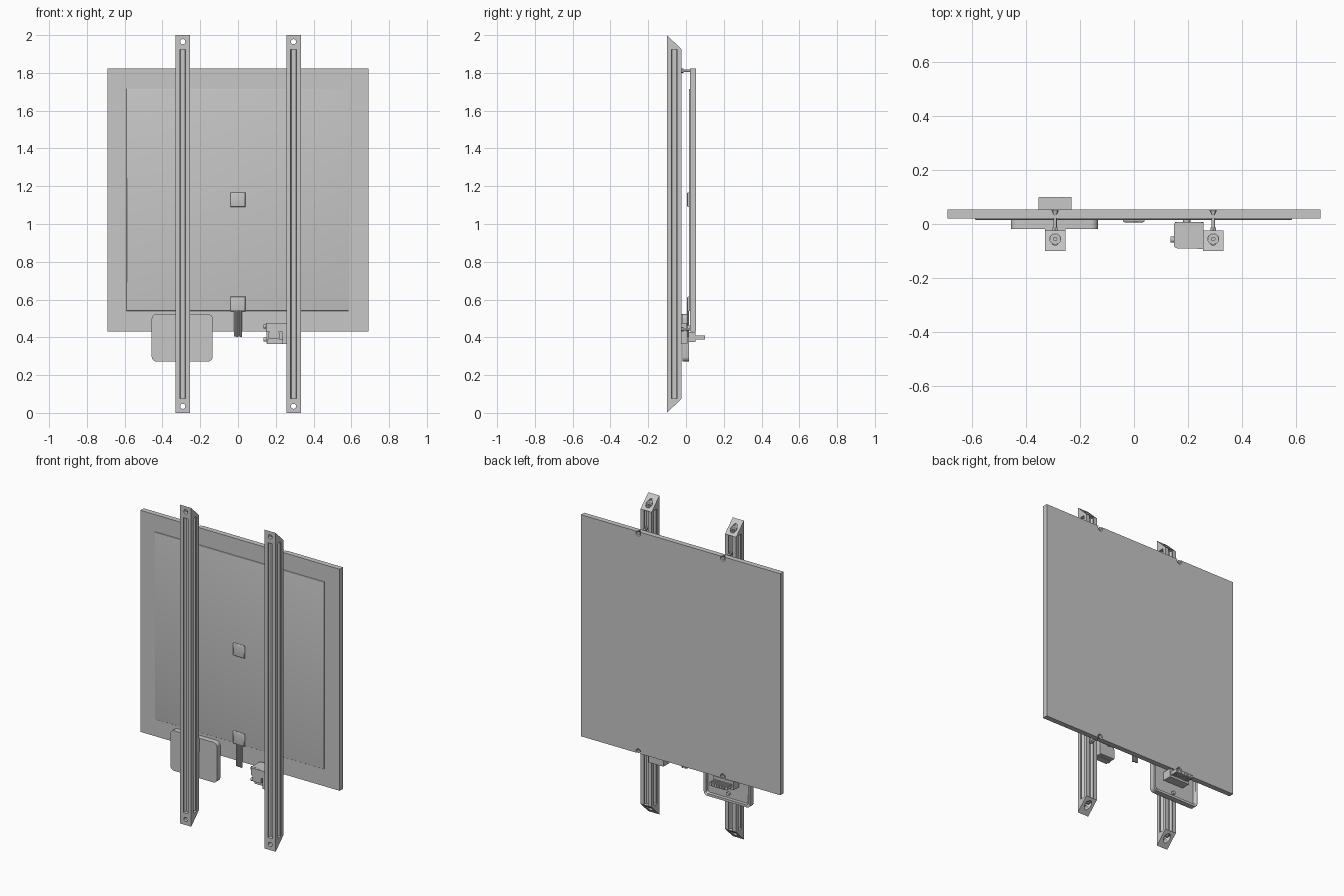
import bpy, bmesh, math
from mathutils import Matrix, Vector

if "Cube" in bpy.data.objects:
    bpy.data.objects.remove(bpy.data.objects["Cube"])

grey = bpy.data.materials.new("light_grey")
grey.diffuse_color = (0.57, 0.57, 0.57, 1)
grey.use_nodes = True
grey.node_tree.nodes["Principled BSDF"].inputs["Base Color"].default_value = grey.diffuse_color
AXIS = {'x': Matrix.Rotation(math.pi / 2, 4, 'Y'),
        'y': Matrix.Rotation(-math.pi / 2, 4, 'X'), 'z': Matrix()}


def finish(name, bm, smooth=False):
    bmesh.ops.recalc_face_normals(bm, faces=bm.faces)
    me = bpy.data.meshes.new(name)
    bm.to_mesh(me)
    bm.free()
    me.materials.append(grey)
    ob = bpy.data.objects.new(name, me)
    bpy.context.collection.objects.link(ob)
    if smooth:
        bpy.context.view_layer.objects.active = ob
        ob.select_set(True)
        bpy.ops.object.shade_smooth_by_angle(angle=math.radians(35))
        ob.select_set(False)
    return ob


def box(name, x, y, z, round_axis=None, radius=0.0, front_radius=0.0):
    """Box between limits; edges along round_axis, or the front rim, may be rounded."""
    bm = bmesh.new()
    bmesh.ops.create_cube(bm, size=1)
    for v in bm.verts:
        v.co = [lo + (hi - lo) * (c + 0.5) for c, (lo, hi) in zip(v.co, (x, y, z))]
    if round_axis is not None:
        edges = [e for e in bm.edges
                 if abs((e.verts[0].co - e.verts[1].co).normalized()[round_axis]) > 0.9]
        bmesh.ops.bevel(bm, geom=edges, offset=radius, segments=5, profile=0.5, affect='EDGES')
    if front_radius:
        edges = [e for e in bm.edges if all(abs(v.co.y - y[0]) < 1e-5 for v in e.verts)]
        bmesh.ops.bevel(bm, geom=edges, offset=front_radius, segments=3, profile=0.5,
                        affect='EDGES')
    return finish(name, bm, round_axis is not None or front_radius > 0)


def rod(name, centre, r1, r2, length, axis, sides=24):
    """Cylinder or cone, r1 at the low end and r2 at the high end."""
    bm = bmesh.new()
    bmesh.ops.create_cone(bm, cap_ends=True, segments=sides, radius1=r1, radius2=r2,
                          depth=length, matrix=Matrix.Translation(centre) @ AXIS[axis])
    return finish(name, bm, sides > 8)


def prism(name, pts, direction):
    bm = bmesh.new()
    f = bm.faces.new([bm.verts.new(p) for p in pts])
    res = bmesh.ops.extrude_face_region(bm, geom=[f])
    bmesh.ops.translate(bm, vec=direction,
                        verts=[g for g in res['geom'] if isinstance(g, bmesh.types.BMVert)])
    return finish(name, bm)


def cut(target, cutter):
    cutter.hide_render = True
    cutter.display_type = 'WIRE'
    m = target.modifiers.new("cut", 'BOOLEAN')
    m.operation, m.solver, m.object = 'DIFFERENCE', 'EXACT', cutter


# Bed plate and the heater mat under it
plate = box("bed_plate", (-.692, .692), (.02, .053), (.432, 1.822))
box("heater_mat", (-.59, .586), (.0155, .02), (.54, 1.715), front_radius=.003)

# Slotted rails with mitred end blocks
H, RY = 0.0385, -0.0625
side = [(H, -H), (H, -.015), (.032, -.015), (.032, -.023), (.026, -.023), (.015, -.012),
        (.015, .012), (.026, .023), (.032, .023), (.032, .015), (H, .015)]
for label, cx in (("left", -.2925), ("right", .294)):
    ring = []
    for k in range(4):
        c, s = round(math.cos(k * math.pi / 2)), round(math.sin(k * math.pi / 2))
        ring += [(cx + c * x - s * y, RY + s * x + c * y, .075) for x, y in side]
    prism(label + "_rail", ring, Vector((0, 0, 1.85)))
    for end, base, d in (("top", 1.925, 1), ("bottom", .075, -1)):
        tag = f"{label}_{end}_"
        block = prism(tag + "end_block",
                      [(cx - H, RY - H, base), (cx - H, RY + H, base),
                       (cx - H, RY - H, base + d * .075)], Vector((2 * H, 0, 0)))
        cut(block, rod(tag + "front_hole_cutter", (cx, RY, base + d * .04),
                       .0135, .0135, .2, 'y'))
        cut(block, rod(tag + "bore_cutter", (cx, RY + .007, base + d * .062),
                       .02, .02, .1, 'z'))
        rod(tag + "end_screw", (cx, RY + .007, base + d * .01), .015, .015, .012, 'z')
        rod(tag + "end_screw_stud", (cx, RY + .007, base + d * .019), .008, .008, .01, 'z')
    # Levelling screws in countersinks that break through the plate edges
    for end, z in (("top", 1.811), ("bottom", .443)):
        cut(plate, rod(f"{label}_{end}_countersink_cutter", (cx, .037, z),
                       .007, .018, .04, 'y'))
        rod(f"{label}_{end}_screw_shank", (cx, .002, z), .006, .006, .075, 'y')
        rod(f"{label}_{end}_screw_head", (cx, .042, z), .006, .010, .017, 'y')
        rod(f"{label}_{end}_screw_nut", (cx, -.02, z), .011, .011, .014, 'y', 6)

# Connector tray: rounded panel with a raised rim, open to the back
tray = box("connector_tray", (-.457, -.134), (-.018, .016), (.272, .523), 1, .025)
cut(tray, box("tray_cutter", (-.442, -.149), (-.006, .04), (.287, .508), 1, .015))
box("tray_clip", (-.33, -.255), (-.026, -.016), (.44, .523))
rod("tray_lower_screw", (-.293, .0, .315), .011, .011, .016, 'y')
box("connector_body", (-.365, -.225), (-.008, .05), (.375, .428))
# Row of connector blades
for i in range(14):
    x = -.353 + i * .0088
    box("connector_pin", (x, x + .0062), (.045, .1), (.388, .41))
box("pin_web", (-.355, -.235), (.045, .098), (.393, .405))

# Sensor pads and the cable wires
for name, z in (("centre_pad", 1.09), ("cable_pad", .538)):
    box(name, (-.041, .039), (.006, .0165), (z, z + .078), front_radius=.007)
for i, x in enumerate((-.015, -.005, .006, .016)):
    rod("cable_wire", (x, .011, .475 - .004 * (i % 2)), .0055, .0055, .14, 'z', 10)

# Limit switch housing clamped beside the right rail
box("switch_top", (.148, .257), (-.09, .007), (.427, .475), 2, .012)
box("switch_back", (.152, .257), (-.03, .007), (.368, .43))
box("switch_flange", (.235, .257), (-.092, .005), (.365, .475))
box("switch_lower_arm", (.16, .22), (-.085, -.02), (.39, .428), 1, .01)
box("switch_foot", (.155, .25), (-.06, -.02), (.365, .392))
rod("switch_post", (.195, .01, .45), .014, .014, .018, 'y')
for z in (.388, .458):
    rod("switch_button", (.143, -.058, z), .011, .011, .016, 'x')
for x in (.173, .2):
    rod("switch_rivet", (x, -.078, .475), .005, .005, .004, 'z', 12)
